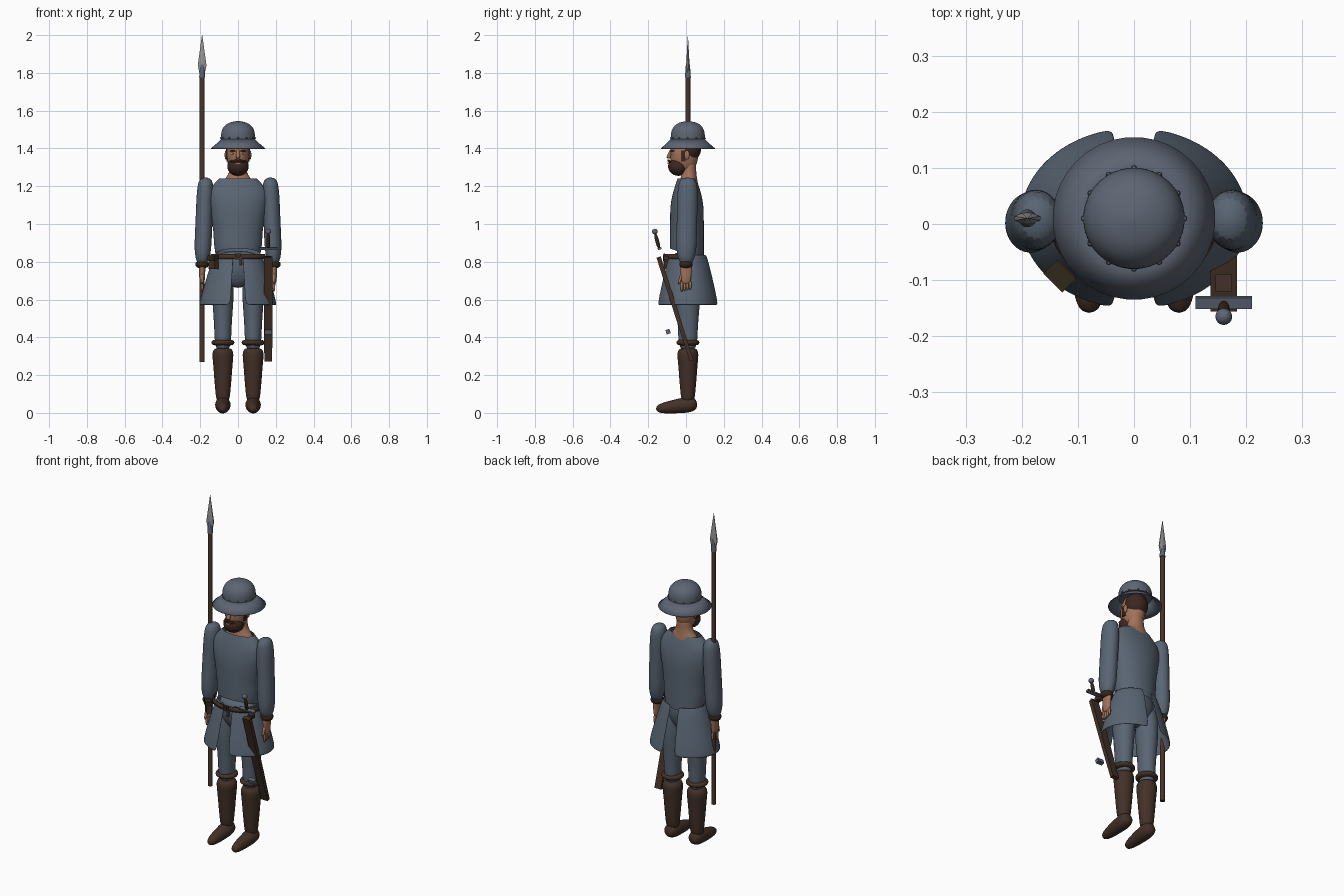
import bpy, bmesh
from math import sin, cos, pi, radians, sqrt
from mathutils import Matrix, Vector

cube = bpy.data.objects.get("Cube")
if cube:
    bpy.data.objects.remove(cube)
parts = []
SIDES = (("left", 1), ("right", -1))


def material(name, red, green, blue):
    made = bpy.data.materials.new(name)
    made.use_nodes = True
    colour = (red, green, blue, 1)
    made.diffuse_color = colour
    made.node_tree.nodes["Principled BSDF"].inputs["Base Color"].default_value = colour
    return made


CLOTH = material("grey_cloth", .1, .13, .17)
STEEL = material("helmet_steel", .11, .13, .17)
BLADE = material("bright_steel", .3, .3, .3)
LEATHER = material("brown_leather", .055, .03, .02)
DARK = material("dark_leather", .03, .02, .01)
SKIN = material("skin", .36, .17, .1)
HAIR = material("brown_hair", .045, .02, .015)
WOOD = material("pole_wood", .065, .035, .025)
EYE = material("eye_white", .5, .5, .45)


def finish(name, mat, bm, smooth=False, thickness=0):
    bmesh.ops.recalc_face_normals(bm, faces=bm.faces)
    mesh = bpy.data.meshes.new(name)
    bm.to_mesh(mesh)
    bm.free()
    mesh.materials.append(mat)
    part = bpy.data.objects.new(name, mesh)
    bpy.context.collection.objects.link(part)
    if thickness:
        part.modifiers.new("thickness", "SOLIDIFY").thickness = thickness
    if smooth:
        modifier = part.modifiers.new("smooth", "SUBSURF")
        modifier.levels = modifier.render_levels = 2
    parts.append(part)


def limb(name, mat, start, end, widths, depths=None, flat=1, sides=16, arc=None,
         caps=True, smooth=True, thickness=0, sag=0):
    """Evenly spaced elliptical rings from start to end; arc keeps part of each ring."""
    start, end = Vector(start), Vector(end)
    along = (end - start).normalized()
    across = Vector((1, 0, 0))
    across = (across - along * across.dot(along)).normalized()
    outward = along.cross(across)
    depths = depths or [width * flat for width in widths]
    first, last = arc or (0, 2 * pi)
    count = sides + 1 if arc else sides
    angles = [first + (last - first) * (i if arc else i + .5) / sides for i in range(count)]
    bm = bmesh.new()
    rows = []
    for i, (width, depth) in enumerate(zip(widths, depths)):
        centre = start.lerp(end, i / (len(widths) - 1))
        drop = along * (0 if i else sag)
        rows.append([bm.verts.new(centre + across * width * cos(a) + (outward * depth - drop) * sin(a))
                     for a in angles])
    for lower, upper in zip(rows, rows[1:]):
        for i in range(sides):
            j = (i + 1) % count
            bm.faces.new((lower[i], lower[j], upper[j], upper[i]))
    if caps and not arc:
        bm.faces.new(rows[0])
        bm.faces.new(rows[-1])
    finish(name, mat, bm, smooth, thickness)


def column(name, mat, x, y, low, high, widths, **options):
    limb(name, mat, (x, y, low), (x, y, high), widths, **options)


def blobs(name, mat, centres, radii, segments=16):
    bm = bmesh.new()
    for centre in centres:
        place = Matrix.Translation(centre) @ Matrix.Diagonal((*radii, 1))
        bmesh.ops.create_uvsphere(bm, u_segments=segments, v_segments=segments // 2,
                                  radius=1, matrix=place)
    finish(name, mat, bm)


def box(name, mat, centre, size, tilt=0, turn=0):
    bm = bmesh.new()
    place = (Matrix.Translation(centre) @ Matrix.Rotation(radians(turn), 4, "Z")
             @ Matrix.Rotation(radians(tilt), 4, "X") @ Matrix.Diagonal((*size, 1)))
    bmesh.ops.create_cube(bm, size=1, matrix=place)
    finish(name, mat, bm)


# Helmet: rounded crown, flared brim and a ring of rivets
MIDDLE, RIM, CROWN = .01, 1.45, .09
dome = [CROWN * sqrt(1.01 - (i / 12) ** 3) for i in range(13)]
column("helmet_crown", STEEL, 0, MIDDLE, RIM, 1.545, dome, sides=36, smooth=False)
column("helmet_brim", STEEL, 0, MIDDLE, 1.4, RIM, (.145, .115, CROWN), sides=36,
       caps=False, smooth=False, thickness=.004)
turns = [i * pi / 6 for i in range(12)]
blobs("helmet_rivets", STEEL, [(CROWN * sin(a), MIDDLE + CROWN * cos(a), RIM + .005) for a in turns],
      (.005, .005, .005), segments=8)

# Head, neck and facial features
blobs("head", SKIN, [(0, -.01, 1.37)], (.06, .075, .11), segments=28)
blobs("hair", HAIR, [(0, .02, 1.4)], (.065, .06, .07), segments=28)
blobs("beard", HAIR, [(0, -.04, 1.305)], (.057, .055, .05), segments=28)
column("neck", SKIN, 0, .015, 1.18, 1.34, (.1, .09, .05, .045, .045), depths=(.05, .05, .04, .04, .04))
limb("nose", SKIN, (0, -.075, 1.4), (0, -.095, 1.345), (.007, .009, .015))
box("lips", SKIN, (0, -.094, 1.322), (.026, .008, .007))
blobs("ears", SKIN, [(s * .064, .005, 1.365) for side, s in SIDES], (.007, .014, .025))
blobs("eyes", EYE, [(s * .026, -.07, 1.373) for side, s in SIDES], (.01, .008, .007))
blobs("pupils", DARK, [(s * .026, -.077, 1.373) for side, s in SIDES], (.003, .002, .003))
for side, s in SIDES:
    limb(side + "_moustache", HAIR, (0, -.096, 1.338), (s * .04, -.08, 1.328), (.006, .008, .004), sides=8)
    limb(side + "_eyebrow", HAIR, (s * .012, -.082, 1.387), (s * .045, -.062, 1.387),
         (.004, .005, .003), sides=8)
    box(side + "_sideburn", HAIR, (s * .057, -.015, 1.36), (.01, .025, .06))

# Tunic body, open at collar and hem, lower at the back
column("tunic", CLOTH, 0, .005, .84, 1.24, (.12, .13, .13, .14, .15, .16, .16, .1),
       depths=(.09, .09, .09, .09, .09, .085, .07, .05), sides=24, caps=False, sag=.03)

# Trousers seat
column("trouser_seat", CLOTH, 0, .005, .66, .86, (.05, .11, .12, .11), flat=.7)

SHOULDER, WRIST, LEG = .17, .19, .08
SLIT = .19
for side, s in SIDES:
    # Sleeve and cuff
    limb(side + "_sleeve", CLOTH, (s * WRIST, 0, .78), (s * SHOULDER, MIDDLE, 1.25),
         (.03, .046, .046, .046, .046, .046, .038), flat=1.2)
    column(side + "_cuff", DARK, s * WRIST, 0, .765, .805, (.03, .038, .035))

    # Hand with fingers and thumb
    column(side + "_hand", SKIN, s * WRIST, 0, .68, .79, (.012, .016, .017, .02), flat=1.8)
    for i, finger in enumerate(("index", "middle", "ring", "little")):
        reach = (i - 1.5) * .015
        limb(side + "_" + finger + "_finger", SKIN, (s * WRIST, reach, .7),
             (s * WRIST, reach, .64 + .004 * i), (.009, .008, .006), sides=8)
    limb(side + "_thumb", SKIN, (s * WRIST, -.02, .74), (s * WRIST, -.04, .68), (.01, .009, .006), sides=8)

    # Skirt half, slit at front and back
    facing = 0 if s > 0 else pi
    column(side + "_skirt", CLOTH, 0, MIDDLE, .57, .84, (.206, .19, .17, .15, .125), flat=.8,
           arc=(facing + SLIT - pi / 2, facing + pi / 2 - SLIT), thickness=.006)

    # Leg, knee band and boot
    column(side + "_trouser_leg", CLOTH, s * LEG, MIDDLE, .32, .8, (.045, .045, .055, .062, .05), flat=1.15)
    column(side + "_knee_band", LEATHER, s * LEG, MIDDLE, .355, .39, (.05, .063, .063, .05))
    column(side + "_boot_shaft", LEATHER, s * LEG, MIDDLE, .05, .35, (.035, .04, .046, .05, .056, .06))
    limb(side + "_boot_foot", LEATHER, (s * LEG, .06, .05), (s * LEG, -.16, .02),
         (.03, .044, .04, .036, .03, .018))

# Belt across the front with buckle and pouch
column("belt", LEATHER, 0, 0, .815, .84, (.15, .145), flat=.76, arc=(pi, 2 * pi),
       smooth=False, thickness=.007)
for name, mat, y, size in (("belt_buckle", WOOD, -.115, .034), ("buckle_opening", DARK, -.118, .02)):
    box(name, mat, (0, y, .828), (size, .008, size))
box("belt_strap_end", LEATHER, (.015, -.115, .8), (.014, .006, .04))
box("pouch", LEATHER, (-.13, -.09, .795), (.045, .03, .065), turn=-45)
box("pouch_flap", DARK, (-.133, -.093, .818), (.048, .034, .03), turn=-45)

# Sword in its slanted scabbard
HIP, SLANT = .16, 17
limb("scabbard", LEATHER, (HIP, -.145, .825), (HIP, .03, .275), (.033, .033, .032, .029), flat=.5,
     sides=4, smooth=False)
limb("sword_grip", DARK, (HIP, -.142, .87), (HIP, -.163, .95), (.009, .011, .009))
blobs("sword_pommel", STEEL, [(HIP, -.165, .96)], (.015, .015, .015))
box("sword_guard", STEEL, (HIP, -.14, .87), (.1, .02, .012), tilt=SLANT)
box("scabbard_fitting", STEEL, (HIP, -.095, .43), (.04, .022, .024), tilt=SLANT)
box("scabbard_hanger", LEATHER, (HIP, -.105, .82), (.03, .03, .022))

# Spear
column("spear_shaft", WOOD, -WRIST, MIDDLE, .27, 1.79, (.013, .013), smooth=False)
column("spear_socket", STEEL, -WRIST, MIDDLE, 1.775, 1.845, (.016, .011), smooth=False)
column("spear_blade", BLADE, -WRIST, MIDDLE, 1.8, 2, (.016, .025, .019, .013, .007, .001), flat=.4,
       sides=8, smooth=False)

# Smooth shading with crisp edges
bpy.ops.object.select_all(action="DESELECT")
for part in parts:
    part.select_set(True)
bpy.context.view_layer.objects.active = parts[0]
bpy.ops.object.shade_smooth_by_angle(angle=radians(40))
